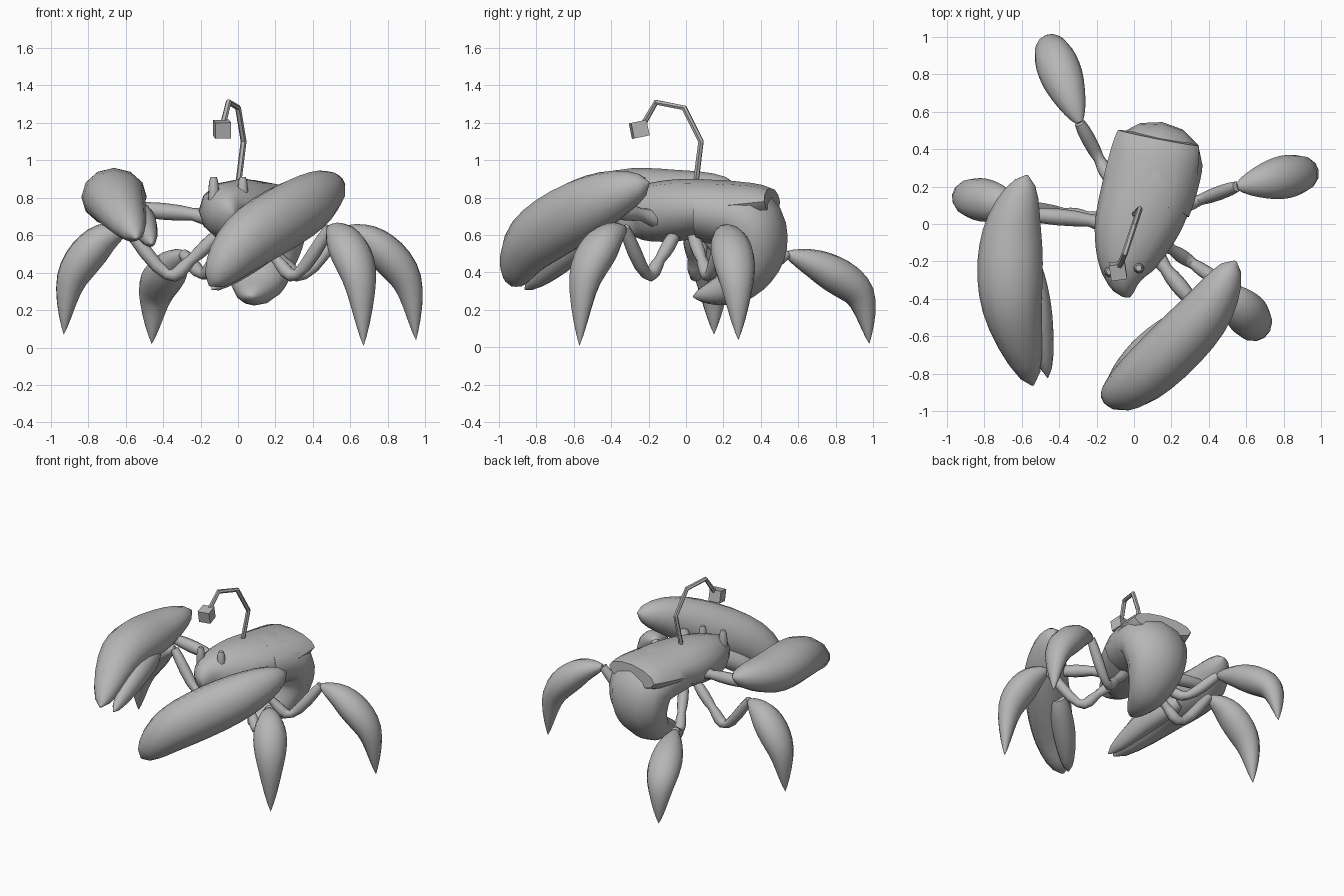
import bpy, bmesh, math
from mathutils import Vector, Matrix

cube = bpy.data.objects.get("Cube")
if cube:
    bpy.data.objects.remove(cube, do_unlink=True)

colour = (0.47, 0.47, 0.47, 1)
grey = bpy.data.materials.new("plain grey")
grey.use_nodes = True
grey.diffuse_color = colour
grey.node_tree.nodes["Principled BSDF"].inputs["Base Color"].default_value = colour


def add_object(name, bm, smooth):
    bmesh.ops.recalc_face_normals(bm, faces=bm.faces[:])
    mesh = bpy.data.meshes.new(name)
    bm.to_mesh(mesh)
    bm.free()
    mesh.materials.append(grey)
    obj = bpy.data.objects.new(name, mesh)
    bpy.context.collection.objects.link(obj)
    bpy.ops.object.select_all(action="DESELECT")
    obj.select_set(True)
    bpy.context.view_layer.objects.active = obj
    if smooth:
        bpy.ops.object.shade_smooth_by_angle(angle=math.radians(50))


def curve_through(points, steps):
    """Smooth curve that passes through every point."""
    pts = [Vector(p) for p in points]
    pts = [pts[0]] + pts + [pts[-1]]
    path = []
    for before, start, end, after in zip(pts, pts[1:], pts[2:], pts[3:]):
        for i in range(steps):
            t = i / steps
            slope_in, slope_out = (end - before) / 2, (after - start) / 2
            gap = end - start
            bend = gap * 3 - slope_in * 2 - slope_out
            twist = slope_in + slope_out - gap * 2
            path.append(start + slope_in * t + bend * t ** 2 + twist * t ** 3)
    return path + [pts[-1]]


def swell(size, start=0, end=1, power=0.7):
    """Half-size rule along a part: a stretch of a sine arch."""
    def rule(t):
        arch = math.sin(math.pi * (start + (end - start) * t))
        return size * max(arch, 0.01) ** power
    return rule


def loft(name, points, width, height, ref=None, sides=12, steps=5, smooth=True):
    """Oval sections along a path, sized by the two rules."""
    path = curve_through(points, steps)
    last = len(path) - 1
    ref = Vector(ref) if ref else (path[-1] - path[0]).cross(Vector((0, 0, 1)))
    bm = bmesh.new()
    rings = []
    for i, centre in enumerate(path):
        along = (path[min(i + 1, last)] - path[max(i - 1, 0)]).normalized()
        side = (ref - along * ref.dot(along)).normalized()
        up = side.cross(along)
        w, h = width(i / last), height(i / last)
        ring = []
        for k in range(sides):
            turn = math.tau * k / sides
            ring.append(bm.verts.new(centre + side * w * math.cos(turn) + up * h * math.sin(turn)))
        rings.append(ring)
    for r, q in zip(rings, rings[1:]):
        for k in range(sides):
            bm.faces.new((r[k], r[k - 1], q[k - 1], q[k]))
    bm.faces.new(rings[0])
    bm.faces.new(rings[-1])
    add_object(name, bm, smooth)


def limb(name, points, radius):
    """Thin jointed limb, swollen between its joints."""
    segments = len(points) - 1

    def rule(t):
        return radius * (0.75 + 0.25 * abs(math.sin(math.pi * segments * t)))
    loft(name, points, rule, rule, sides=8, steps=4)


# Carapace tapering forward into the head, and the tail curling under it
body_side = (1, -0.16, 0)
loft("carapace", [(-0.02, -0.37, 0.67), (-0.05, -0.27, 0.71), (-0.01, -0.08, 0.73),
                  (0.07, 0.17, 0.75), (0.13, 0.46, 0.78)],
     swell(0.245, 0.02, 0.64, 1.1), swell(0.165, 0.04, 0.92, 0.6), body_side)
loft("tail", [(0.06, 0.1, 0.73), (0.12, 0.33, 0.68), (0.12, 0.37, 0.5), (0.1, 0.25, 0.33), (0.06, 0.04, 0.27)],
     swell(0.25, 0.4, 1, 0.75), swell(0.18, 0.35, 1, 0.75), body_side)

# Claws: a broad upper finger and a slim lower one
loft("left_claw", [(0.54, -0.2, 0.88), (0.37, -0.49, 0.77), (0.04, -0.82, 0.56), (-0.15, -0.93, 0.33)],
     swell(0.155, power=0.6), swell(0.175, power=0.65))
loft("left_claw_finger", [(0.24, -0.52, 0.6), (0.04, -0.69, 0.46), (-0.14, -0.86, 0.31)],
     swell(0.08, 0.2), swell(0.08, 0.2))
loft("right_claw", [(-0.57, 0.26, 0.87), (-0.65, -0.05, 0.81), (-0.65, -0.45, 0.78), (-0.54, -0.86, 0.58)],
     swell(0.175), swell(0.155))
loft("right_claw_finger", [(-0.56, -0.18, 0.72), (-0.51, -0.48, 0.67), (-0.46, -0.82, 0.55)],
     swell(0.075, 0.15), swell(0.085, 0.15))
limb("left_arm", [(0.08, -0.1, 0.66), (0.17, -0.24, 0.71), (0.3, -0.4, 0.73)], 0.045)
limb("right_arm", [(-0.12, -0.02, 0.68), (-0.24, 0.02, 0.71), (-0.55, 0.05, 0.74)], 0.045)

# Walking legs: a thin bent part from hip to ankle, then a large pointed foot
for name, ankle, tip in (
        ("left_front", (0.49, -0.33, 0.64), (0.67, -0.57, 0.01)),
        ("left_back", (0.55, 0.2, 0.63), (0.95, 0.28, 0.04)),
        ("right_front", (-0.59, 0.09, 0.64), (-0.93, 0.15, 0.07)),
        ("right_back", (-0.29, 0.54, 0.5), (-0.46, 0.98, 0.02))):
    ankle, tip = Vector(ankle), Vector(tip)

    def bend(start, end, share, z):
        return Vector((*start.lerp(end, share).xy, z))
    hip = bend(Vector(), ankle, 0.17, 0.61)
    shin = bend(hip, ankle, 0.3, 0.47)
    knee = bend(hip, ankle, 0.57, 0.39)
    limb(name + "_leg", [hip, shin, knee, ankle], 0.038)
    upper = bend(ankle, tip, 0.45, ankle.z - 0.08)
    lower = bend(ankle, tip, 0.88, ankle.z * 0.56)
    loft(name + "_foot", [ankle, upper, lower, tip],
         swell(0.115, 0.06, 1, 1.1), swell(0.1, 0.06, 1, 1.1))

# Eye stalks
for name, x, y in (("left_eye", 0.025, -0.235), ("right_eye", -0.13, -0.255)):
    size = swell(0.03, 0.3, 0.9, 0.5)
    loft(name, [(x, y, 0.76), (x, y, 0.91)], size, size, body_side, sides=8)

# Bent rod carrying a hanging lure block
rod_size = swell(0.016, 0.5, 0.5)
loft("lure_rod", [(0, 0.05, 0.86), (0.03, 0.08, 1.1), (0, -0.01, 1.28), (-0.05, -0.16, 1.31), (-0.08, -0.23, 1.19)],
     rod_size, rod_size, body_side, sides=6, steps=1, smooth=False)
bm = bmesh.new()
tilt = Matrix.Rotation(0.2, 4, "X") @ Matrix.Rotation(0.15, 4, "Z")
bmesh.ops.create_cube(bm, size=0.085, matrix=Matrix.Translation((-0.085, -0.25, 1.165)) @ tilt)
add_object("lure_block", bm, False)
